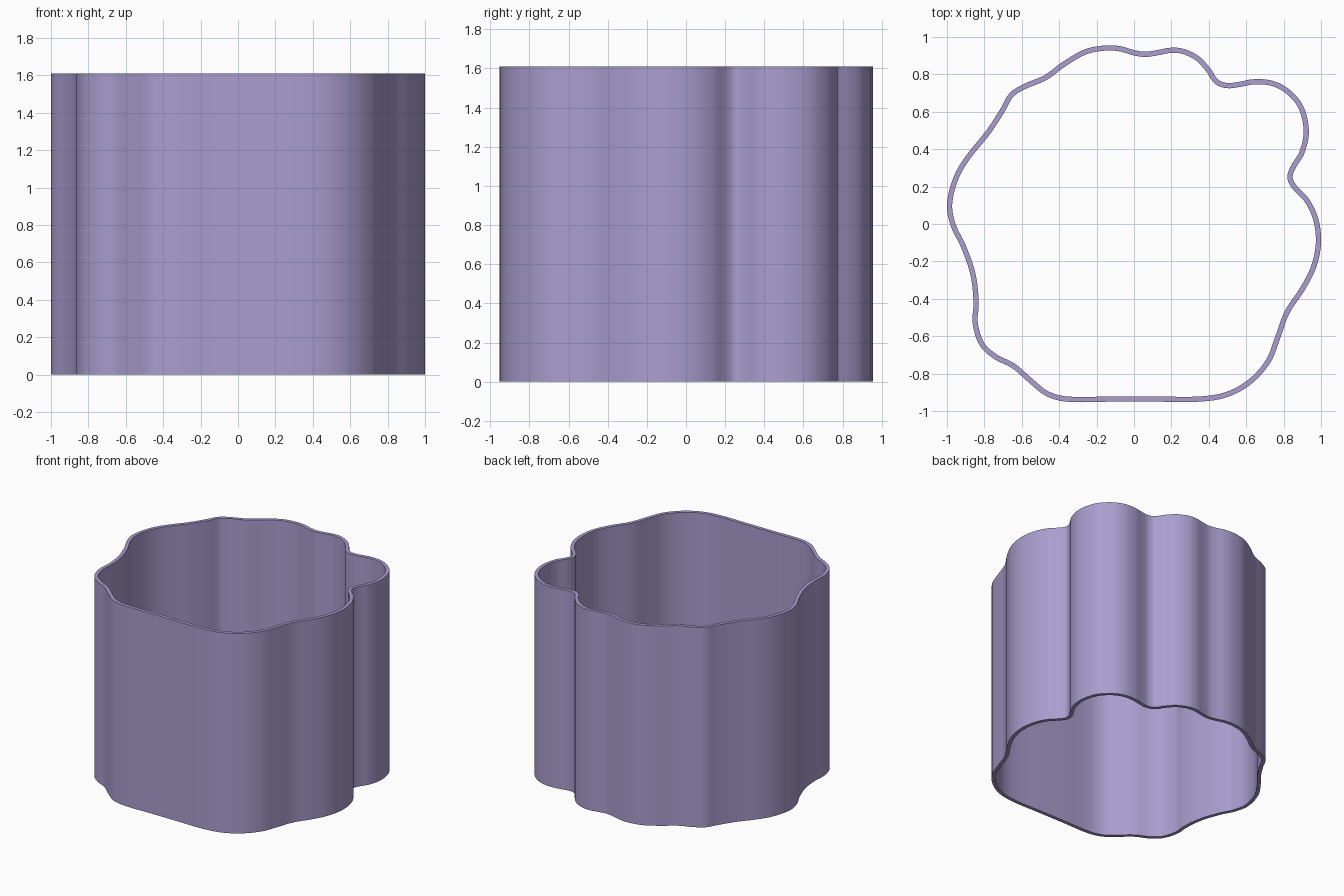
import bpy, bmesh
from mathutils import Vector

if "Cube" in bpy.data.objects:
    bpy.data.objects.remove(bpy.data.objects["Cube"])

HEIGHT, WALL, STEPS = 1.61, 0.028, 6

# outer outline of the wavy wall, counter-clockwise from the flat front
OUTLINE = [(-0.36, -0.95), (-0.12, -0.95), (0.12, -0.95), (0.35, -0.95),
    (0.50, -0.925), (0.63, -0.853), (0.73, -0.74), (0.782, -0.61), (0.83, -0.48),
    (0.915, -0.35), (0.975, -0.23), (1.0, -0.10), (0.985, 0.03), (0.935, 0.135),
    (0.87, 0.205), (0.848, 0.25), (0.865, 0.30), (0.91, 0.375), (0.935, 0.495),
    (0.905, 0.63), (0.83, 0.72), (0.74, 0.766), (0.64, 0.774), (0.56, 0.76),
    (0.50, 0.754), (0.45, 0.772), (0.41, 0.83), (0.35, 0.895), (0.27, 0.935),
    (0.20, 0.943), (0.12, 0.929), (0.06, 0.921), (0.0, 0.93), (-0.07, 0.95),
    (-0.15, 0.955), (-0.26, 0.935), (-0.38, 0.868), (-0.48, 0.795), (-0.59, 0.748),
    (-0.665, 0.70), (-0.715, 0.615), (-0.79, 0.50), (-0.90, 0.363), (-0.965, 0.25),
    (-1.0, 0.105), (-0.98, -0.01), (-0.925, -0.125), (-0.875, -0.27), (-0.858, -0.42),
    (-0.863, -0.53), (-0.825, -0.65), (-0.75, -0.72), (-0.65, -0.772), (-0.56, -0.85),
    (-0.47, -0.92)]


def smooth_loop(points):
    """Closed Catmull-Rom curve with tangents scaled to each span."""
    p = [Vector(q) for q in points]
    n, result = len(p), []
    for i in range(n):
        a, b, c, d = p[i - 1], p[i], p[(i + 1) % n], p[(i + 2) % n]
        span = (c - b).length
        m0 = (c - a).normalized() * span
        m1 = (d - b).normalized() * span
        for k in range(STEPS):
            t = k / STEPS
            result.append(b * (2*t**3 - 3*t**2 + 1) + m0 * (t**3 - 2*t**2 + t)
                          + c * (3*t**2 - 2*t**3) + m1 * (t**3 - t**2))
    return result


# inner wall follows the outer one at a constant distance
outer = smooth_loop(OUTLINE)
inner = []
for i, q in enumerate(outer):
    tangent = (outer[(i + 1) % len(outer)] - outer[i - 1]).normalized()
    inner.append(q + Vector((-tangent.y, tangent.x)) * WALL)

# open tube: outer side, top rim, inner side, bottom rim
bm = bmesh.new()
rings = [[bm.verts.new((q.x, q.y, z)) for q in loop]
         for loop, z in ((outer, 0), (outer, HEIGHT), (inner, HEIGHT), (inner, 0))]
n = len(outer)
for r in range(4):
    low, high = rings[r], rings[(r + 1) % 4]
    for i in range(n):
        j = (i + 1) % n
        bm.faces.new((low[i], low[j], high[j], high[i]))
bmesh.ops.recalc_face_normals(bm, faces=bm.faces)
mesh = bpy.data.meshes.new("wavy_wall")
bm.to_mesh(mesh)
bm.free()
wall = bpy.data.objects.new("wavy_wall", mesh)
bpy.context.collection.objects.link(wall)

# lilac colour and smooth sides with crisp rims
lilac = bpy.data.materials.new("lilac")
lilac.diffuse_color = (0.40, 0.34, 0.62, 1)
lilac.use_nodes = True
lilac.node_tree.nodes["Principled BSDF"].inputs["Base Color"].default_value = lilac.diffuse_color
mesh.materials.append(lilac)
bpy.context.view_layer.objects.active = wall
wall.select_set(True)
bpy.ops.object.shade_smooth_by_angle()
